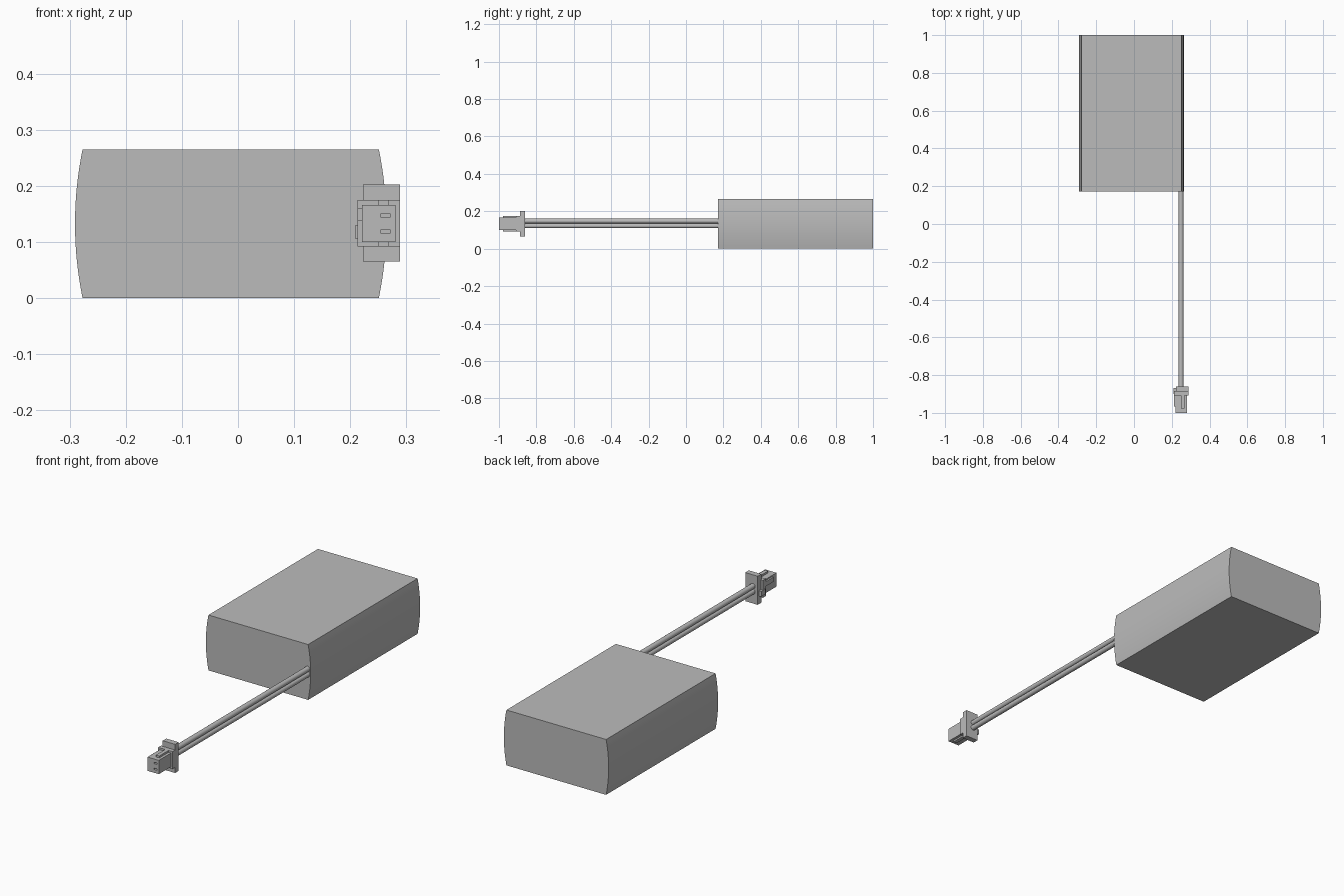
import bpy, bmesh, math
from mathutils import Matrix, Vector

if "Cube" in bpy.data.objects:
    bpy.data.objects.remove(bpy.data.objects["Cube"])

grey = bpy.data.materials.new("plain grey")
grey.use_nodes = True
grey.diffuse_color = (0.5, 0.5, 0.5, 1)
grey.node_tree.nodes["Principled BSDF"].inputs["Base Color"].default_value = (0.5, 0.5, 0.5, 1)


def finish(name, bm, smooth=False):
    bmesh.ops.recalc_face_normals(bm, faces=bm.faces)
    mesh = bpy.data.meshes.new(name)
    bm.to_mesh(mesh)
    bm.free()
    mesh.materials.append(grey)
    obj = bpy.data.objects.new(name, mesh)
    bpy.context.collection.objects.link(obj)
    if smooth:
        bpy.ops.object.select_all(action="DESELECT")
        bpy.context.view_layer.objects.active = obj
        obj.select_set(True)
        bpy.ops.object.shade_smooth_by_angle(angle=math.radians(30))
    return obj


def box(name, x, y, z):
    bm = bmesh.new()
    size = Matrix.Diagonal((x[1] - x[0], y[1] - y[0], z[1] - z[0], 1))
    centre = Matrix.Translation((sum(x) / 2, sum(y) / 2, sum(z) / 2))
    bmesh.ops.create_cube(bm, size=1, matrix=centre @ size)
    return finish(name, bm)


# Battery pack: flat top and bottom, gently bowed sides
height, half_width, bulge, mid_x = 0.265, 0.264, 0.0135, -0.013
radius = ((height / 2) ** 2 + bulge ** 2) / (2 * bulge)
sweep = math.asin(height / 2 / radius)
steps = 16
arc = []
for i in range(steps + 1):
    a = -sweep + 2 * sweep * i / steps
    arc.append((half_width + bulge - radius + radius * math.cos(a),
                height / 2 + radius * math.sin(a)))
outline = [(mid_x + u, z) for u, z in arc] + [(mid_x - u, z) for u, z in reversed(arc)]
bm = bmesh.new()
face = bm.faces.new([bm.verts.new((x, 0.172, z)) for x, z in outline])
extruded = bmesh.ops.extrude_face_region(bm, geom=[face], use_keep_orig=True)
moved = [g for g in extruded["geom"] if isinstance(g, bmesh.types.BMVert)]
bmesh.ops.translate(bm, verts=moved, vec=Vector((0, 0.828, 0)))
finish("battery_pack", bm, True)

# Pair of lead wires, one above the other
for label, z in (("lower", 0.122), ("upper", 0.148)):
    bm = bmesh.new()
    start, end = -0.87, 0.18
    place = Matrix.Translation((0.249, (start + end) / 2, z)) @ Matrix.Rotation(math.pi / 2, 4, "X")
    bmesh.ops.create_cone(bm, cap_ends=True, segments=24, radius1=0.0125, radius2=0.0125,
                          depth=end - start, matrix=place)
    finish(label + "_wire", bm, True)

# Plug housing with two pin slots cut into its nose
plug = box("plug_nose", (0.221, 0.281), (-1, -0.9), (0.1, 0.166))
for z in (0.119, 0.147):
    cutter = box("slot_cutter", (0.255, 0.271), (-1.02, -0.95), (z - 0.0035, z + 0.0035))
    cutter.hide_render = True
    cut = plug.modifiers.new("slot", "BOOLEAN")
    cut.operation, cut.solver, cut.object = "DIFFERENCE", "EXACT", cutter
    bpy.ops.object.select_all(action="DESELECT")
    bpy.context.view_layer.objects.active = plug
    plug.select_set(True)
    bpy.ops.object.modifier_apply(modifier=cut.name)
    bpy.data.objects.remove(cutter)

# Collar, end flange and guide rails behind the nose
box("plug_collar", (0.213, 0.289), (-0.908, -0.885), (0.092, 0.175))
box("plug_flange", (0.223, 0.289), (-0.888, -0.861), (0.065, 0.202))
for label, z in (("lower", (0.092, 0.101)), ("upper", (0.165, 0.175))):
    box(label + "_guide_rail", (0.25, 0.268), (-0.978, -0.9), z)

# Latch tabs on the right side of the plug
box("latch_tab", (0.213, 0.222), (-0.965, -0.9), (0.138, 0.16))
box("latch_hook", (0.209, 0.222), (-0.9, -0.868), (0.105, 0.13))
